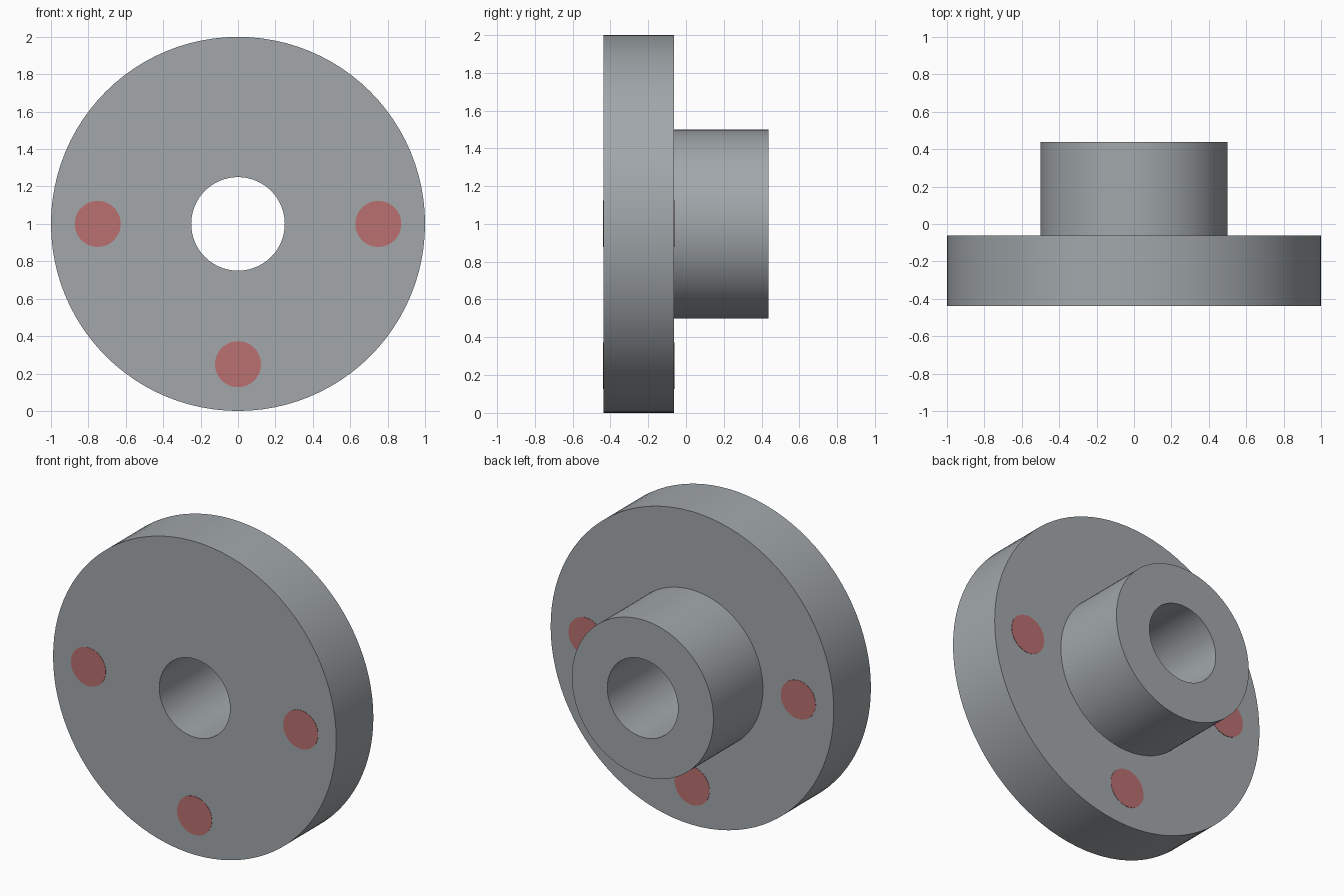
import bpy, bmesh, math
from mathutils import Matrix, Vector

cube = bpy.data.objects.get("Cube")
if cube:
    bpy.data.objects.remove(cube, do_unlink=True)

FRONT, STEP, BACK = -0.4375, -0.0625, 0.4375
FLANGE_R, HUB_R, BORE_R = 1.0, 0.5, 0.25
PIN_R, PIN_CIRCLE, PROUD = 0.123, 0.75, 0.002
CENTRE = Vector((0, 0, 1))


def material(name, rgb):
    mat = bpy.data.materials.new(name)
    mat.use_nodes = True
    colour = (*rgb, 1)
    mat.diffuse_color = colour
    mat.node_tree.nodes["Principled BSDF"].inputs["Base Color"].default_value = colour
    return mat


def finish(name, bm, mat):
    bmesh.ops.recalc_face_normals(bm, faces=bm.faces)
    mesh = bpy.data.meshes.new(name)
    bm.to_mesh(mesh)
    bm.free()
    mesh.materials.append(mat)
    obj = bpy.data.objects.new(name, mesh)
    bpy.context.collection.objects.link(obj)
    bpy.ops.object.select_all(action="DESELECT")
    obj.select_set(True)
    bpy.context.view_layer.objects.active = obj
    bpy.ops.object.shade_smooth_by_angle(angle=math.radians(30))
    return obj


steel = material("steel grey", (0.36, 0.39, 0.41))
red = material("muted red", (0.49, 0.16, 0.16))

# Flange, hub and through bore turned from one closed profile of (radius, y)
profile = [(BORE_R, FRONT), (FLANGE_R, FRONT), (FLANGE_R, STEP),
           (HUB_R, STEP), (HUB_R, BACK), (BORE_R, BACK)]
bm = bmesh.new()
verts = [bm.verts.new(CENTRE + Vector((r, y, 0))) for r, y in profile]
edges = [bm.edges.new((a, b)) for a, b in zip(verts, verts[1:] + verts[:1])]
bmesh.ops.spin(bm, geom=verts + edges, cent=CENTRE, axis=(0, 1, 0),
               angle=math.tau, steps=96, use_duplicate=False)
bmesh.ops.remove_doubles(bm, verts=bm.verts, dist=1e-4)
finish("flanged_hub", bm, steel)

# Pins through the flange, showing on both faces
directions = {"left_pin": (1, 0, 0), "right_pin": (-1, 0, 0), "bottom_pin": (0, 0, -1)}
for name, direction in directions.items():
    spot = CENTRE + Vector(direction) * PIN_CIRCLE
    spot.y = (FRONT + STEP) / 2
    bm = bmesh.new()
    bmesh.ops.create_cone(bm, cap_ends=True, segments=48, radius1=PIN_R, radius2=PIN_R,
                          depth=STEP - FRONT + 2 * PROUD,
                          matrix=Matrix.Translation(spot) @ Matrix.Rotation(math.pi / 2, 4, "X"))
    finish(name, bm, red)
